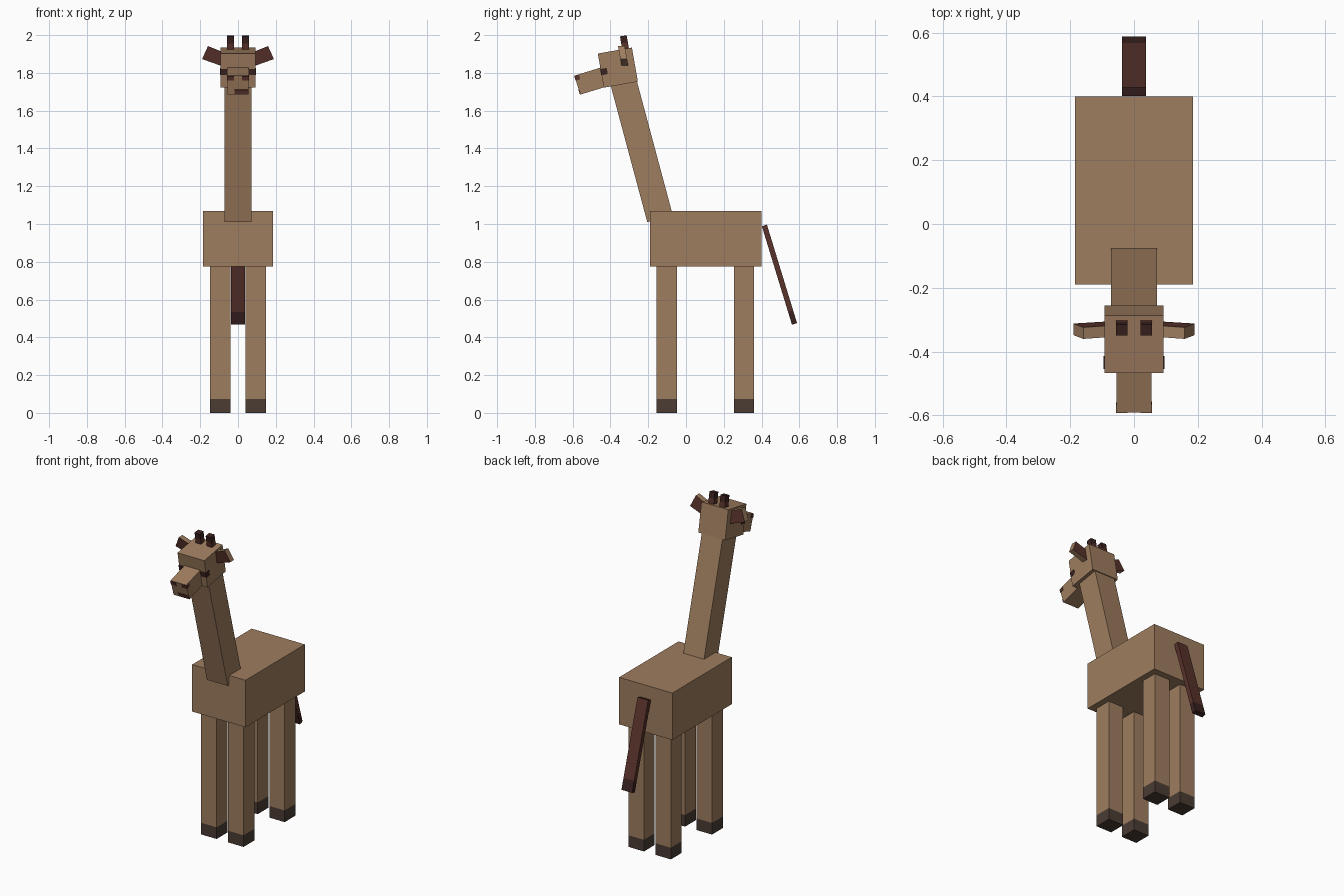
import bpy, bmesh, math
from mathutils import Matrix, Vector

if "Cube" in bpy.data.objects:
    bpy.data.objects.remove(bpy.data.objects["Cube"])


def material(name, rgb):
    m = bpy.data.materials.new(name)
    m.diffuse_color = (*rgb, 1)
    m.use_nodes = True
    m.node_tree.nodes["Principled BSDF"].inputs["Base Color"].default_value = m.diffuse_color
    return m


TAN = material("tan hide", (0.347, 0.205, 0.115))
MAHOGANY = material("mahogany hair", (0.100, 0.032, 0.024))
DARK = material("dark brown", (0.042, 0.016, 0.014))
HOOF = material("hoof grey brown", (0.069, 0.045, 0.034))


def finish(name, bm, mats):
    bmesh.ops.recalc_face_normals(bm, faces=bm.faces)
    me = bpy.data.meshes.new(name)
    bm.to_mesh(me)
    bm.free()
    for m in mats:
        me.materials.append(m)
    ob = bpy.data.objects.new(name, me)
    bpy.context.collection.objects.link(ob)
    return ob


def box(name, x, y, z, mats, pivot=(0, 0), pitch=0, cut=None):
    """Box from ranges in a frame pitched about pivot (y, z).
    Below the cut height the second material is used."""
    bm = bmesh.new()
    bmesh.ops.create_cube(bm, size=1)
    for v in bm.verts:
        v.co = Vector([r[0] + (c + 0.5) * (r[1] - r[0])
                       for c, r in zip(v.co, (x, y, z))])
    if cut is not None:
        bmesh.ops.bisect_plane(bm, geom=bm.verts[:] + bm.edges[:] + bm.faces[:],
                               plane_co=(0, 0, cut), plane_no=(0, 0, 1))
        for f in bm.faces:
            f.material_index = int(f.calc_center_median().z < cut)
    bm.transform(Matrix.Translation((0, *pivot)) @ Matrix.Rotation(math.radians(pitch), 4, 'X'))
    return finish(name, bm, mats)


def sides(x):
    """Matching x ranges for the right and left side."""
    return (("right", x), ("left", (-x[1], -x[0])))


# Body and neck
box("body", (-0.185, 0.185), (-0.19, 0.40), (0.775, 1.07), [TAN])
box("neck", (-0.072, 0.072), (0, 0.14), (0, 0.76), [TAN], (-0.205, 1.01), 15)

# Legs with hooves
for side, xr in sides((0.04, 0.147)):
    for end, yr in (("front", (-0.155, -0.048)), ("back", (0.253, 0.36))):
        box(f"{end}_leg_{side}", xr, yr, (0, 0.775), [TAN, HOOF], cut=0.073)

# Head and muzzle
HEAD = ((-0.435, 1.722), 10)
MUZZLE = ((-0.56, 1.685), 17)
box("head", (-0.093, 0.093), (0, 0.183), (0, 0.183), [TAN], *HEAD)
box("muzzle", (-0.055, 0.055), (0, 0.15), (0, 0.105), [TAN], *MUZZLE)
box("mouth", (-0.018, 0.056), (-0.002, 0.004), (0.003, 0.027), [MAHOGANY], *MUZZLE)

# Horns, eyes and nostrils; the eyes and nostrils wrap the corners
for side, xr in sides((0.02, 0.057)):
    box(f"horn_{side}", xr, (0.131, 0.167), (0.17, 0.252), [DARK, MAHOGANY], *HEAD, cut=0.215)
for side, xr in sides((0.057, 0.095)):
    box(f"eye_{side}", xr, (-0.002, 0.033), (0.067, 0.10), [DARK], *HEAD)
for side, xr in sides((0.02, 0.057)):
    box(f"nostril_{side}", xr, (-0.002, 0.024), (0.078, 0.102), [MAHOGANY], *MUZZLE)

# Ears: slanted profile, dark on front and back
EAR = ((0.085, 1.836), (0.19, 1.873), (0.159, 1.942), (0.085, 1.912))
for side, s in (("right", 1), ("left", -1)):
    bm = bmesh.new()
    rings = [[bm.verts.new((s * x, -0.333 + d - 0.176 * (z - 1.89), z)) for x, z in EAR]
             for d in (-0.018, 0.018)]
    for ring in rings:
        bm.faces.new(ring).material_index = 1
    for i in range(4):
        j = (i + 1) % 4
        bm.faces.new((rings[0][i], rings[0][j], rings[1][j], rings[1][i]))
    finish(f"ear_{side}", bm, [TAN, MAHOGANY])

# Tail with a dark tip and dark top cap
tail = box("tail", (-0.037, 0.037), (0, 0.028), (0, 0.545), [MAHOGANY, DARK],
           (0.561, 0.467), 17, cut=0.07)
max(tail.data.polygons, key=lambda p: p.center.z).material_index = 1
